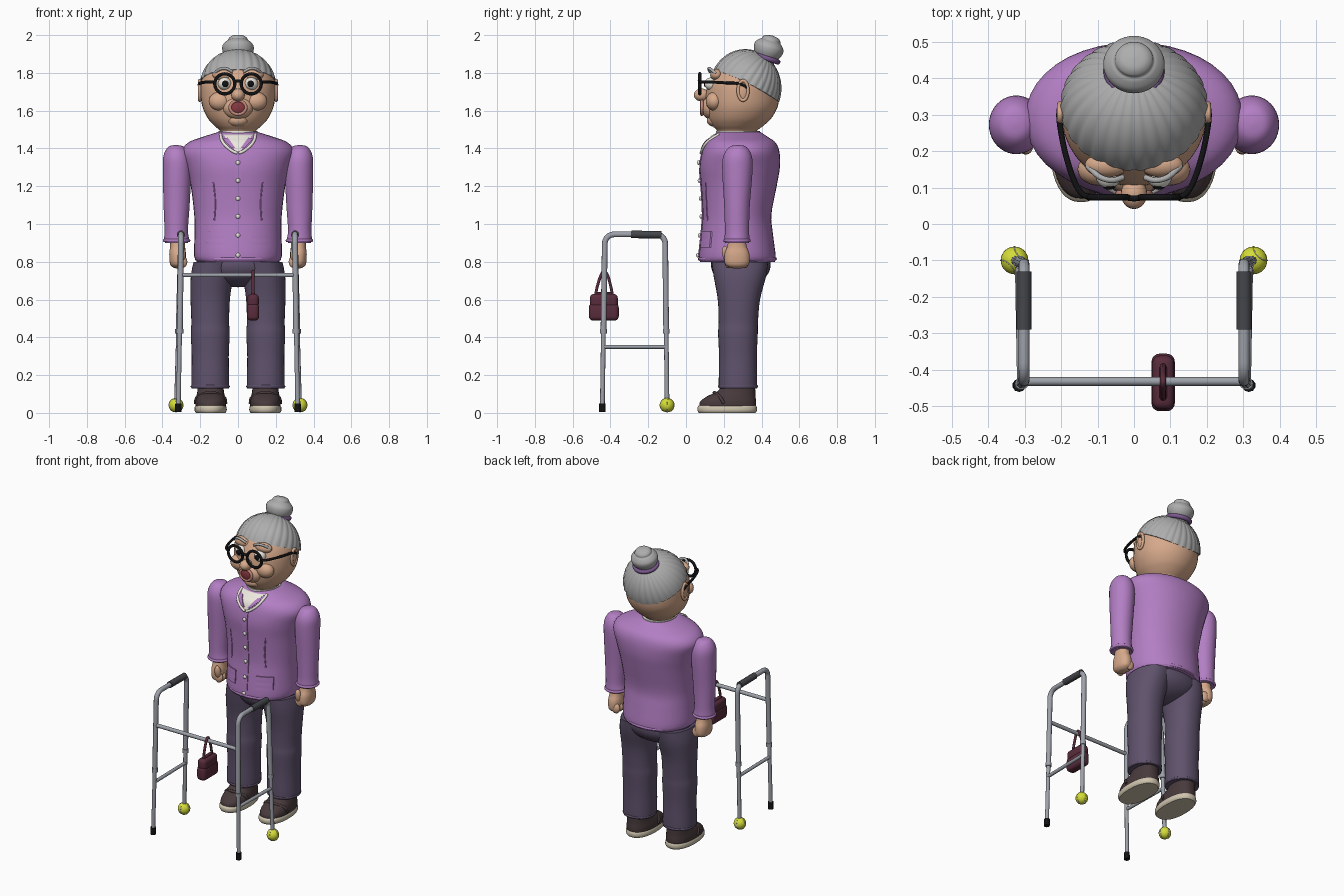
import bpy, bmesh, math
from mathutils import Matrix, Vector, Euler

if "Cube" in bpy.data.objects:
    bpy.data.objects.remove(bpy.data.objects["Cube"])

COL = dict(lilac=(.45, .21, .55), trousers=(.115, .085, .15), skin=(.68, .40, .26), hair=(.42, .42, .42),
           shoe=(.065, .042, .045), sole=(.62, .55, .42), bag=(.10, .025, .045), ball=(.66, .72, .04),
           metal=(.34, .36, .40), grip=(.06, .062, .07), black=(.006, .006, .007), white=(.85, .82, .75),
           mouth=(.25, .04, .05), lip=(.55, .25, .2), band=(.2, .1, .28))
MAT = {}
for k, c in COL.items():
    MAT[k] = bpy.data.materials.new(k)
    MAT[k].diffuse_color = (*c, 1)


def finish(ob, mat, angle=40):
    ob.data.materials.append(MAT[mat])
    bpy.ops.object.select_all(action='DESELECT')
    ob.select_set(True)
    bpy.context.view_layer.objects.active = ob
    if ob.type == 'CURVE':
        bpy.ops.object.convert(target='MESH')
        ob = bpy.context.object
    bpy.ops.object.shade_smooth_by_angle(angle=math.radians(angle))
    return ob


def add(name, bm, mat, angle=40):
    bmesh.ops.recalc_face_normals(bm, faces=bm.faces)
    me = bpy.data.meshes.new(name)
    bm.to_mesh(me)
    bm.free()
    ob = bpy.data.objects.new(name, me)
    bpy.context.collection.objects.link(ob)
    return finish(ob, mat, angle)


def catmull(pts, n):
    out = []
    for i in range(len(pts) - 1):
        a, b, c, d = pts[max(i - 1, 0)], pts[i], pts[i + 1], pts[min(i + 2, len(pts) - 1)]
        for k in range(n):
            t = k / n
            out.append([.5 * (2*q + (r-p)*t + (2*p-5*q+4*r-s)*t*t + (3*q-p-3*r+s)*t**3)
                        for p, q, r, s in zip(a, b, c, d)])
    return out + [list(pts[-1])]


def grid_faces(bm, rows, caps=True):
    for a, b in zip(rows, rows[1:]):
        for j in range(len(a)):
            k = (j + 1) % len(a)
            bm.faces.new((a[j], a[k], b[k], b[j]))
    if caps:
        bm.faces.new(rows[0])
        bm.faces.new(rows[-1])


# rings are (z, cx, cy, rx, ry); n is the roundness exponent
def loft(name, rings, mat, n=2.0, seg=40, sub=4, mtx=None):
    bm, rows = bmesh.new(), []
    for z, cx, cy, rx, ry in catmull(rings, sub):
        row = []
        for j in range(seg):
            c, s = math.cos(j * math.tau / seg), math.sin(j * math.tau / seg)
            row.append(bm.verts.new((cx + max(rx, .002) * math.copysign(abs(c) ** (2 / n), c),
                                     cy + max(ry, .002) * math.copysign(abs(s) ** (2 / n), s), z)))
        rows.append(row)
    grid_faces(bm, rows)
    if mtx:
        bm.transform(mtx)
    return add(name, bm, mat)


def ball(name, loc, r, mat, seg=24, rot=(0, 0, 0)):
    bm = bmesh.new()
    bmesh.ops.create_uvsphere(bm, u_segments=seg, v_segments=seg // 2, radius=1,
                              matrix=Matrix.LocRotScale(Vector(loc), Euler(rot), Vector(r)))
    return add(name, bm, mat)


def tube(name, pts, r, mat, smooth=0, cyclic=False):
    if smooth:
        pts = catmull(pts, smooth)
    cu = bpy.data.curves.new(name, 'CURVE')
    cu.dimensions, cu.bevel_depth, cu.bevel_resolution, cu.use_fill_caps = '3D', r, 3, True
    sp = cu.splines.new('POLY')
    sp.points.add(len(pts) - 1)
    for p, q in zip(sp.points, pts):
        p.co = (*q, 1)
    sp.use_cyclic_u = cyclic
    ob = bpy.data.objects.new(name, cu)
    bpy.context.collection.objects.link(ob)
    return finish(ob, mat)


def ring(name, loc, rx, rz, r, mat, axes='xz', tilt=0):
    pts = []
    for i in range(32):
        a, b = rx * math.cos(i * math.tau / 32), rz * math.sin(i * math.tau / 32)
        v = Vector((a, 0, b) if axes == 'xz' else (0, a, b) if axes == 'yz' else (a, b, 0))
        pts.append(Vector(loc) + Matrix.Rotation(tilt, 3, 'X') @ v)
    return tube(name, pts, r, mat, cyclic=True)


def box(name, loc, size, bevel, mat):
    bm = bmesh.new()
    bmesh.ops.create_cube(bm, size=1, matrix=Matrix.LocRotScale(Vector(loc), None, Vector(size)))
    bmesh.ops.bevel(bm, geom=bm.edges[:], offset=bevel, segments=4, profile=.5, affect='EDGES')
    return add(name, bm, mat)


# jacket body
BODY = [(.80, 0, .272, .212, .198), (.83, 0, .272, .232, .203), (.95, 0, .27, .23, .19), (1.05, 0, .27, .232, .182),
        (1.2, 0, .28, .25, .2), (1.3, 0, .285, .275, .212), (1.38, 0, .29, .298, .205), (1.43, 0, .29, .265, .185),
        (1.46, 0, .285, .19, .15), (1.487, 0, .28, .105, .115)]
loft('jacket_body', BODY, 'lilac', 2.1)
ring('jacket_hem', (0, .272, .815), .219, .2, .009, 'lilac', 'xy')
FINE = catmull(BODY, 12)


def chest(x, z, off=0):
    _, _, cy, rx, ry = min(FINE, key=lambda r: abs(r[0] - z))
    return Vector((x, cy - off - ry * max(0, 1 - (abs(x) / rx) ** 2.1) ** (1 / 2.1), z))


# panel lying on the chest between four (x, z) corners
def panel(name, corners, off, mat, n=10):
    bm, layers = bmesh.new(), []
    a, b, c, d = [Vector(p) for p in corners]
    for o in (off, off - .012):
        layers.append([[bm.verts.new(chest(*(a.lerp(b, i / n)).lerp(d.lerp(c, i / n), j / n), o))
                        for i in range(n + 1)] for j in range(n + 1)])
    loops = []
    for g in layers:
        for j in range(n):
            for i in range(n):
                bm.faces.new((g[j][i], g[j][i+1], g[j+1][i+1], g[j+1][i]))
        loops.append(g[0][:-1] + [r[-1] for r in g[:-1]] + g[-1][:0:-1] + [r[0] for r in g[:0:-1]])
    grid_faces(bm, loops, caps=False)
    return add(name, bm, mat)


panel('button_placket', [(-.018, .81), (.018, .81), (.018, 1.39), (-.018, 1.39)], .004, 'lilac')
for i, z in enumerate((.835, .94, 1.04, 1.135, 1.23, 1.325)):
    ball(f'button_{i}', chest(0, z, .008), (.012, .008, .012), 'white', 16)
panel('blouse_front', [(-.012, 1.385), (.012, 1.385), (.08, 1.475), (-.08, 1.475)], .006, 'white')
loft('blouse_collar', [(1.44, 0, .275, .1, .12), (1.47, 0, .275, .1, .118), (1.492, 0, .275, .103, .116)], 'white')
for s in (-1, 1):
    tube('neckline_edge', [chest(s * x, z, .004) for x, z in
                           ((.005, 1.375), (.035, 1.39), (.07, 1.42), (.088, 1.45), (.092, 1.475))], .008, 'white', 4)
    panel('lapel', [(s*.012, 1.40), (s*.035, 1.405), (s*.08, 1.45), (s*.055, 1.458)], .012, 'lilac')
    panel('pocket', [(s*.075, .875), (s*.17, .875), (s*.17, .96), (s*.075, .96)], .007, 'lilac')
    tube('chest_dart', [chest(s*x, z, -.002) for x, z in ((.13, 1.22), (.12, 1.12), (.125, 1.02))], .004, 'lilac', 4)
    # sleeve, cuff and hand
    loft('sleeve', [(1.418, s*.328, .275, .005, .005), (1.408, s*.327, .275, .042, .045), (1.36, s*.325, .273, .07, .075),
                    (1.28, s*.323, .272, .075, .08), (1.1, s*.325, .27, .069, .068), (.97, s*.327, .27, .062, .064),
                    (.92, s*.325, .27, .066, .066), (.9, s*.325, .27, .06, .062)], 'lilac')
    ring('cuff', (s*.325, .27, .912), .064, .064, .009, 'lilac', 'xy')
    loft('hand', [(.92, s*.322, .27, .04, .045), (.88, s*.32, .27, .04, .052), (.84, s*.32, .27, .044, .066),
                  (.79, s*.32, .27, .04, .064), (.77, s*.318, .27, .026, .04), (.765, s*.318, .27, .01, .02)], 'skin', 2.2)
    for i in range(4):
        ball('finger', (s*.298, .222 + .031 * i, .8), (.03, .018, .034), 'skin', 16)
    ball('thumb', (s*.297, .212, .84), (.02, .02, .045), 'skin', 16, (.2, 0, 0))
    # trouser leg
    loft('trouser_leg', [(.8, s*.125, .285, .11, .15), (.72, s*.138, .285, .112, .138), (.6, s*.147, .28, .104, .112),
                         (.48, s*.147, .277, .1, .104), (.42, s*.147, .275, .103, .105), (.3, s*.147, .275, .098, .1),
                         (.16, s*.147, .275, .1, .102), (.13, s*.147, .275, .098, .1)], 'trousers', 2.2)
    ring('trouser_hem', (s*.147, .275, .14), .097, .1, .007, 'trousers', 'xy')
    # shoe
    loft('shoe_sole', [(0, s*.145, .218, .078, .15), (.012, s*.145, .218, .085, .157), (.03, s*.145, .218, .084, .157),
                       (.042, s*.145, .22, .076, .148)], 'sole', 2.3)
    loft('shoe_upper', [(.03, s*.145, .22, .08, .15), (.06, s*.145, .223, .081, .148), (.088, s*.145, .24, .076, .128),
                        (.115, s*.145, .267, .07, .1), (.16, s*.145, .285, .068, .08)], 'shoe', 2.3)
    tube('shoe_strap', [(s*.145 + dx, y, z) for dx, y, z in
                        ((-.08, .2, .05), (-.068, .18, .085), (0, .15, .108), (.068, .18, .085), (.08, .2, .05))],
         .009, 'shoe', 5)
ball('trouser_seat', (0, .29, .785), (.222, .158, .12), 'trousers', 40)

# head and face
loft('head', [(1.44, 0, .27, .085, .1), (1.49, 0, .27, .094, .104), (1.52, 0, .275, .125, .135), (1.56, 0, .285, .16, .167),
              (1.62, 0, .295, .188, .19), (1.69, 0, .3, .198, .195), (1.75, 0, .305, .196, .188),
              (1.82, 0, .315, .172, .16), (1.88, 0, .32, .112, .115), (1.905, 0, .32, .04, .04)], 'skin')
ball('nose', (0, .083, 1.683), (.036, .042, .034), 'skin')
ball('muzzle', (0, .135, 1.615), (.08, .055, .062), 'skin')
ball('chin', (0, .15, 1.55), (.055, .04, .035), 'skin')
ball('mouth_opening', (0, .086, 1.617), (.04, .012, .034), 'mouth')
ring('lips', (0, .084, 1.617), .042, .036, .009, 'lip')
for s in (-1, 1):
    ball('cheek', (s*.095, .15, 1.65), (.06, .045, .05), 'skin')
    ball('brow_ridge', (s*.075, .162, 1.79), (.06, .034, .032), 'skin')
    tube('eyebrow', [(s*.03, .128, 1.805), (s*.06, .12, 1.822), (s*.095, .13, 1.82), (s*.128, .16, 1.795)], .008, 'hair', 5)
    ball('eye', (s*.07, .135, 1.742), (.036, .038, .034), 'white')
    ball('pupil', (s*.068, .104, 1.742), (.018, .01, .018), 'black', 16)
    ball('ear', (s*.197, .3, 1.705), (.014, .03, .055), 'skin')
    ring('ear_rim', (s*.203, .302, 1.707), .026, .052, .009, 'skin', 'yz')
    # glasses
    ring('glasses_rim', (s*.07, .073, 1.742), .053, .053, .009, 'black')
    tube('glasses_arm', [(s*.12, .075, 1.75), (s*.142, .082, 1.752), (s*.165, .12, 1.752), (s*.19, .2, 1.748),
                         (s*.205, .285, 1.742), (s*.203, .325, 1.72)], .008, 'black', 4)
tube('glasses_bridge', [(-.022, .073, 1.752), (0, .07, 1.758), (.022, .073, 1.752)], .008, 'black', 3)

# hair cap combed in strands toward the bun
bm, rows, N, tilt = bmesh.new(), [], 168, math.radians(35)
axis, fwd = Vector((0, math.sin(tilt), math.cos(tilt))), Vector((0, -math.cos(tilt), math.sin(tilt)))
for i in range(1, 24):
    row = []
    for j in range(N):
        p = j * math.tau / N
        k = min(i, 22) / 22
        th = math.radians(84.2 + 10.5 * math.cos(p) + 2.3 * math.cos(2 * p)) * k
        d = math.cos(th) * axis + math.sin(th) * (math.cos(p) * fwd + math.sin(p) * Vector((1, 0, 0)))
        r = (1.0 + .026 * abs(math.sin(14 * p + .5 * math.sin(3 * p))) * k ** .5) if i < 23 else .93
        row.append(bm.verts.new((d.x * .2 * r, .315 + d.y * .187 * r, 1.72 + d.z * .203 * r)))
    rows.append(row)
grid_faces(bm, rows)
add('hair_cap', bm, 'hair', 60)
bun = Matrix.Translation((0, .432, 1.912)) @ Matrix.Rotation(math.radians(-18), 4, 'X')
loft('hair_bun', [(z, 0, 0, r, r * .95) for z, r in ((-.06, .05), (-.03, .066), (0, .081), (.03, .083), (.052, .066),
                                                    (.06, .054), (.072, .05), (.084, .034), (.089, .004))],
     'hair', mtx=bun)
ring('hair_band', bun @ Vector((0, 0, -.035)), .07, .068, .014, 'band', 'xy', math.radians(-18))

# walking frame
for s in (-1, 1):
    path = [(s*.308, -.437, .43), (s*.302, -.43, .895)]
    path += [(s*.302, -.38 - .05 * math.cos(a), .895 + .05 * math.sin(a)) for a in [i * math.pi / 16 for i in range(1, 9)]]
    path += [(s*.302, -.16 + .05 * math.sin(a), .895 + .05 * math.cos(a)) for a in [i * math.pi / 16 for i in range(9)]]
    path += [(s*.314, -.105, .43)]
    tube('frame_side', path, .0155, 'metal')
    tube('front_lower_leg', [(s*.308, -.437, .45), (s*.316, -.443, .02)], .0125, 'metal')
    tube('rear_lower_leg', [(s*.314, -.105, .45), (s*.326, -.1, .03)], .0125, 'metal')
    tube('front_leg_collar', [(s*.308, -.437, .42), (s*.308, -.437, .445)], .0185, 'metal')
    tube('rear_leg_collar', [(s*.314, -.105, .42), (s*.314, -.105, .445)], .0185, 'metal')
    tube('rubber_tip', [(s*.316, -.443, .005), (s*.315, -.443, .05)], .018, 'black')
    tube('hand_grip', [(s*.302, -.29, .945), (s*.302, -.13, .943)], .021, 'grip')
    tube('side_bar', [(s*.31, -.438, .35), (s*.316, -.104, .35)], .011, 'metal')
    ball('foot_ball', (s*.328, -.1, .041), (.038,) * 3, 'ball', 28)
    seam = []
    for i in range(64):
        t, a, b = i * math.tau / 64, .0275, .0105
        seam.append((s*.328 + a * math.cos(t) + b * math.cos(3*t), -.1 + a * math.sin(t) - b * math.sin(3*t),
                     .041 + 2 * math.sqrt(a * b) * math.sin(2*t)))
    tube('foot_ball_seam', seam, .0015, 'white', cyclic=True)
tube('front_cross_bar', [(-.305, -.432, .73), (.305, -.432, .73)], .0125, 'metal')

# handbag hanging from the cross bar
box('bag_body', (.08, -.435, .535), (.064, .158, .092), .022, 'bag')
box('bag_flap', (.08, -.435, .592), (.06, .148, .075), .022, 'bag')
box('bag_clasp', (.08, -.435, .632), (.02, .09, .014), .005, 'bag')
tube('bag_handle', [(.08, -.48, .61), (.08, -.472, .66), (.08, -.452, .725), (.08, -.433, .75), (.08, -.414, .725),
                    (.08, -.396, .66), (.08, -.388, .61)], .008, 'bag', 4)

for m in bpy.data.materials:
    if m.users and not m.is_grease_pencil:
        m.use_nodes = True
        m.node_tree.nodes["Principled BSDF"].inputs["Base Color"].default_value = m.diffuse_color
